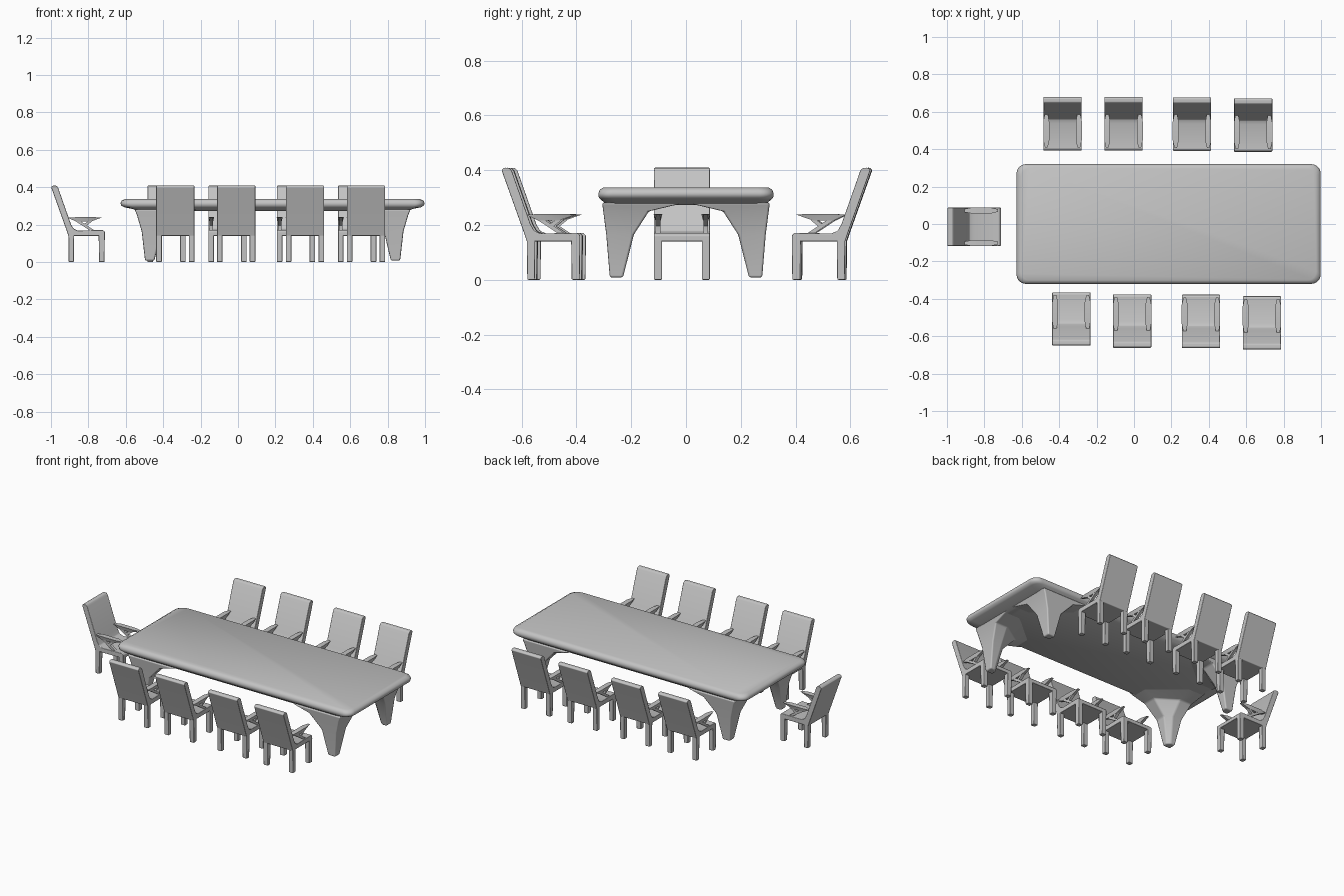
import bpy, bmesh, math
from mathutils import Vector, Matrix

if "Cube" in bpy.data.objects:
    bpy.data.objects.remove(bpy.data.objects["Cube"])

grey = bpy.data.materials.new("plain grey")
grey.diffuse_color = (0.55, 0.55, 0.55, 1)
grey.use_nodes = True
grey.node_tree.nodes["Principled BSDF"].inputs["Base Color"].default_value = grey.diffuse_color


def finish(name, bm, bevel=0.0, segs=2, matrix=None, angle=35):
    """Turn a bmesh into a shaded, optionally bevelled object."""
    bmesh.ops.recalc_face_normals(bm, faces=bm.faces)
    me = bpy.data.meshes.new(name)
    bm.to_mesh(me)
    bm.free()
    me.materials.append(grey)
    ob = bpy.data.objects.new(name, me)
    bpy.context.collection.objects.link(ob)
    if matrix:
        ob.matrix_world = matrix
    if bevel:
        m = ob.modifiers.new("soft edges", 'BEVEL')
        m.width, m.segments = bevel, segs
        m.limit_method, m.angle_limit = 'ANGLE', math.radians(30)
        m.harden_normals = True
    bpy.ops.object.select_all(action='DESELECT')
    ob.select_set(True)
    bpy.context.view_layer.objects.active = ob
    bpy.ops.object.shade_smooth_by_angle(angle=math.radians(angle))
    return ob


def loft(bm, rings):
    """Skin a stack of equal-length point rings and cap the ends."""
    vs = [[bm.verts.new(p) for p in r] for r in rings]
    n = len(vs[0])
    for a, b in zip(vs, vs[1:]):
        for i in range(n):
            bm.faces.new((a[i], a[(i + 1) % n], b[(i + 1) % n], b[i]))
    bm.faces.new(vs[0])
    bm.faces.new(vs[-1])


def extrude_x(bm, profile, x0, x1):
    """Extrude a (y, z) profile across x."""
    loft(bm, [[(x, y, z) for y, z in profile] for x in (x0, x1)])


def rounded_rect(hx, hy, r, z, steps=6):
    pts = []
    for k, (sx, sy) in enumerate(((1, 1), (-1, 1), (-1, -1), (1, -1))):
        for i in range(steps + 1):
            a = math.pi / 2 * (k + i / steps)
            pts.append((sx * (hx - r) + r * math.cos(a),
                        sy * (hy - r) + r * math.sin(a), z))
    return pts


# ---- Table ----
TABLE = Matrix.Translation((0.185, 0, 0))

# top: stacked rounded rectangles (x inset, y inset, z)
bm = bmesh.new()
layers = [(0.09, 0.035, 0.272), (0.065, 0.02, 0.284), (0.02, 0.008, 0.293),
          (0.004, 0.001, 0.302), (0, 0, 0.315), (0.006, 0.005, 0.328),
          (0.024, 0.018, 0.337)]
loft(bm, [rounded_rect(0.813 - ix, 0.32 - iy, 0.05, z) for ix, iy, z in layers])
finish("table_top", bm, matrix=TABLE, angle=50)

# legs: tapered posts flaring into brackets that meet at the table's middle line
# (z, inner x, outer x, inner y, outer y, outer-side bracket thickness)
sections = [(0.008, 0.632, 0.682, 0.23, 0.278, 0.030),
            (0.165, 0.595, 0.700, 0.190, 0.291, 0.065),
            (0.250, 0.515, 0.725, 0.135, 0.302, 0.085),
            (0.282, 0.400, 0.738, 0.0, 0.306, 0.110)]
for sx in (-1, 1):
    for sy in (-1, 1):
        bm = bmesh.new()
        loft(bm, [[(sx * x, sy * y, z) for x, y in
                   ((xo, yo), (xi, yo), (xi, yo - w), (xo - w, yi), (xo, yi))]
                  for z, xi, xo, yi, yo, w in sections])
        finish("table_leg", bm, 0.008, 2, TABLE, 30)


# ---- Chairs (local frame faces -y) ----
SEAT = [(-0.145, 0.140), (-0.145, 0.162), (-0.135, 0.171), (0.0, 0.169),
        (0.022, 0.178), (0.036, 0.202), (0.105, 0.398), (0.114, 0.408),
        (0.133, 0.409), (0.142, 0.400), (0.058, 0.165), (0.050, 0.140)]


def chair(x, y, turn):
    M = Matrix.Translation((x, y, 0)) @ Matrix.Rotation(math.radians(turn), 4, 'Z')

    # seat and leaning back in one profile
    bm = bmesh.new()
    extrude_x(bm, SEAT, -0.1025, 0.1025)
    finish("seat_and_back", bm, 0.004, 2, M, 40)

    # four square legs
    bm = bmesh.new()
    for s in (-1, 1):
        for y0, y1 in ((-0.145, -0.112), (0.019, 0.050)):
            extrude_x(bm, [(y0 + 0.002, 0), (y1 - 0.002, 0), (y1, 0.15), (y0, 0.15)],
                      s * 0.0725, s * 0.1025)
    finish("chair_legs", bm, 0.004, 2, M)

    # slim arm rests, pointed at the ends
    for s in (-1, 1):
        bm = bmesh.new()
        for py, pz, w in ((-0.13, 0.238, 0.007), (-0.09, 0.240, 0.016),
                          (0.01, 0.240, 0.016), (0.052, 0.237, 0.008),
                          (-0.07, 0.217, 0.010), (0.01, 0.217, 0.010)):
            for t in (-w, w):
                bm.verts.new((s * 0.087 + t, py, pz))
        bmesh.ops.convex_hull(bm, input=bm.verts)
        finish("arm_rest", bm, matrix=M)

    # crossed struts under each arm rest
    bm = bmesh.new()
    for s in (-1, 1):
        extrude_x(bm, [(-0.095, 0.165), (-0.070, 0.165), (0.012, 0.219), (-0.015, 0.219)],
                  s * 0.078, s * 0.096)
        extrude_x(bm, [(-0.078, 0.219), (-0.056, 0.219), (-0.028, 0.199), (-0.042, 0.190)],
                  s * 0.078, s * 0.096)
    finish("arm_struts", bm, matrix=M)


# back row
for cx, cy in ((-0.382, 0.538), (-0.056, 0.538), (0.310, 0.536), (0.637, 0.531)):
    chair(cx, cy, 0)
# front row
for cx, cy in ((-0.335, -0.510), (-0.010, -0.521), (0.358, -0.523), (0.684, -0.531)):
    chair(cx, cy, 180)
# head of the table
chair(-0.857, -0.015, 90)
